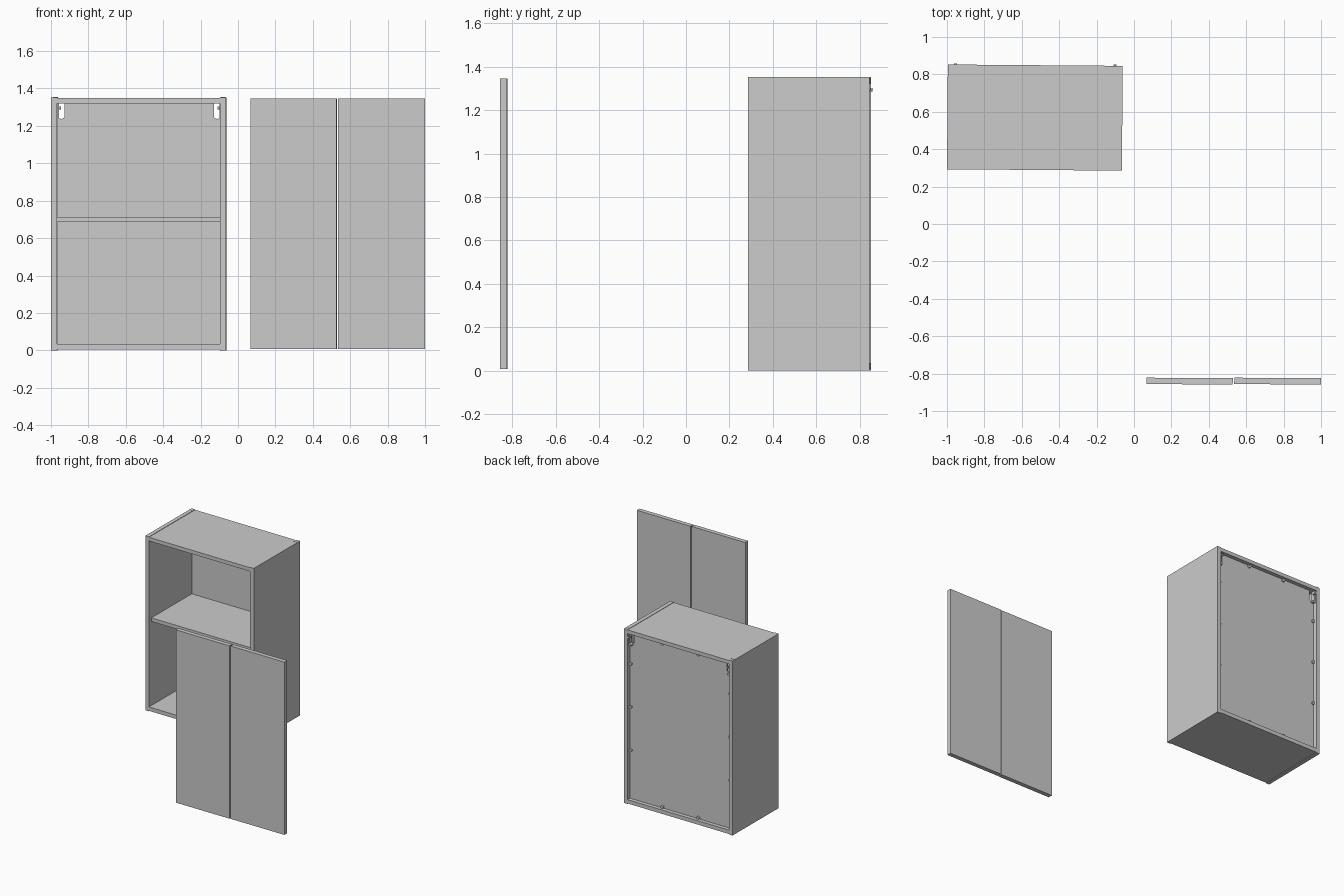
import bpy, bmesh, math
from mathutils import Matrix, Vector

if "Cube" in bpy.data.objects:
    bpy.data.objects.remove(bpy.data.objects["Cube"])

# Cabinet frame: local origin at the floor centre of the carcass, slightly turned
CAB = Matrix.Translation((-0.53, 0.569, 0)) @ Matrix.Rotation(math.radians(-0.45), 4, 'Z')
W, D, H, T = 0.935, 0.56, 1.352, 0.031
HW, HD = W / 2, D / 2
IN = HW - T                      # inner half width
BACK = HD - 0.03                 # outer face of the recessed back panel


def finish(name, bm, mat):
    bmesh.ops.recalc_face_normals(bm, faces=bm.faces)
    bm.transform(mat)
    me = bpy.data.meshes.new(name)
    bm.to_mesh(me)
    bm.free()
    ob = bpy.data.objects.new(name, me)
    bpy.context.collection.objects.link(ob)
    return ob


def box(name, lo, hi, mat=CAB):
    lo, hi = [min(p) for p in zip(lo, hi)], [max(p) for p in zip(lo, hi)]
    bm = bmesh.new()
    bmesh.ops.create_cube(bm, size=1)
    for v in bm.verts:
        v.co = [(a + b) / 2 + c * (b - a) for a, b, c in zip(lo, hi, v.co)]
    return finish(name, bm, mat)


def plate(name, pts, y0, y1, mat=CAB):
    """Extrude an x-z outline from y0 to y1."""
    bm = bmesh.new()
    face = bm.faces.new([bm.verts.new((x, y0, z)) for x, z in pts])
    ext = bmesh.ops.extrude_face_region(bm, geom=[face])
    verts = [g for g in ext['geom'] if isinstance(g, bmesh.types.BMVert)]
    bmesh.ops.translate(bm, verts=verts, vec=(0, y1 - y0, 0))
    return finish(name, bm, mat)


def cylinder(name, centre, r, depth, axis='Y', mat=CAB, scale=(1, 1, 1)):
    bm = bmesh.new()
    bmesh.ops.create_cone(bm, cap_ends=True, segments=16, radius1=r, radius2=r, depth=depth)
    rot = Matrix.Rotation(math.pi / 2, 4, 'X') if axis == 'Y' else Matrix()
    bm.transform(Matrix.Translation(centre) @ Matrix.Diagonal((*scale, 1)) @ rot)
    ob = finish(name, bm, mat)
    for p in ob.data.polygons:
        p.use_smooth = len(p.vertices) == 4
    for e in ob.data.edges:
        a, b = (ob.data.vertices[i].co for i in e.vertices)
        e.use_edge_sharp = (a - b).length < r * 0.6
    return ob


# Carcass panels and shelf
for side, s in (("left", -1), ("right", 1)):
    box(f"{side}_side_panel", (s * IN, -HD, 0), (s * HW, HD, H))
box("top_panel", (-IN, -HD, 1.32), (IN, HD, 1.349))
box("bottom_panel", (-IN, -HD, 0.004), (IN, HD, 0.034))
box("shelf", (-IN, -HD + 0.03, 0.685), (IN, BACK - 0.01, 0.713))

# Recessed back panel with notched top corners
n = 0.036
plate("back_panel", [(-IN, 0.034), (IN, 0.034), (IN, 1.225), (IN - n, 1.245), (IN - n, 1.32),
                     (n - IN, 1.32), (n - IN, 1.245), (-IN, 1.225)], BACK - 0.008, BACK)

# Hanging brackets in the notches, hooks at the rear, caps on the top
for side, s in (("left", -1), ("right", 1)):
    outline = [(0, 1.225), (0.024, 1.225), (0.024, 1.236), (0.008, 1.24), (0.008, 1.32), (0, 1.32)]
    plate(f"{side}_bracket", [(s * (IN - x), z) for x, z in outline], BACK - 0.014, BACK + 0.02)
    box(f"{side}_bracket_hook", (s * (IN - 0.003), BACK + 0.01, 1.287), (s * (IN - 0.018), HD + 0.006, 1.294))
    box(f"{side}_bracket_hook_tip", (s * (IN - 0.003), HD + 0.002, 1.287), (s * (IN - 0.018), HD + 0.006, 1.303))
    cylinder(f"{side}_bracket_cap", (s * (HW - 0.02), HD - 0.03, H - 0.002), 0.014, 0.007, 'Z', scale=(1, 0.4, 1))

# Round clips holding the back panel
clips = [(s * (IN - 0.008), z) for s in (-1, 1) for z in (0.41, 0.745, 1.08)]
clips += [(x, z) for x in (-0.155, 0.155) for z in (0.044, 1.31)]
for i, (x, z) in enumerate(clips):
    cylinder(f"back_clip_{i + 1}", (x, BACK + 0.006, z), 0.012, 0.012)

# Separate pair of doors standing in front
for side, x0, x1 in (("left", 0.067, 0.528), ("right", 0.536, 0.999)):
    turn = Matrix.Translation(((x0 + x1) / 2, -0.84, 0)) @ Matrix.Rotation(math.radians(-0.3), 4, 'Z')
    h = (x1 - x0) / 2
    box(f"{side}_door", (-h, -0.017, 0.008), (h, 0.017, 1.347), turn)
